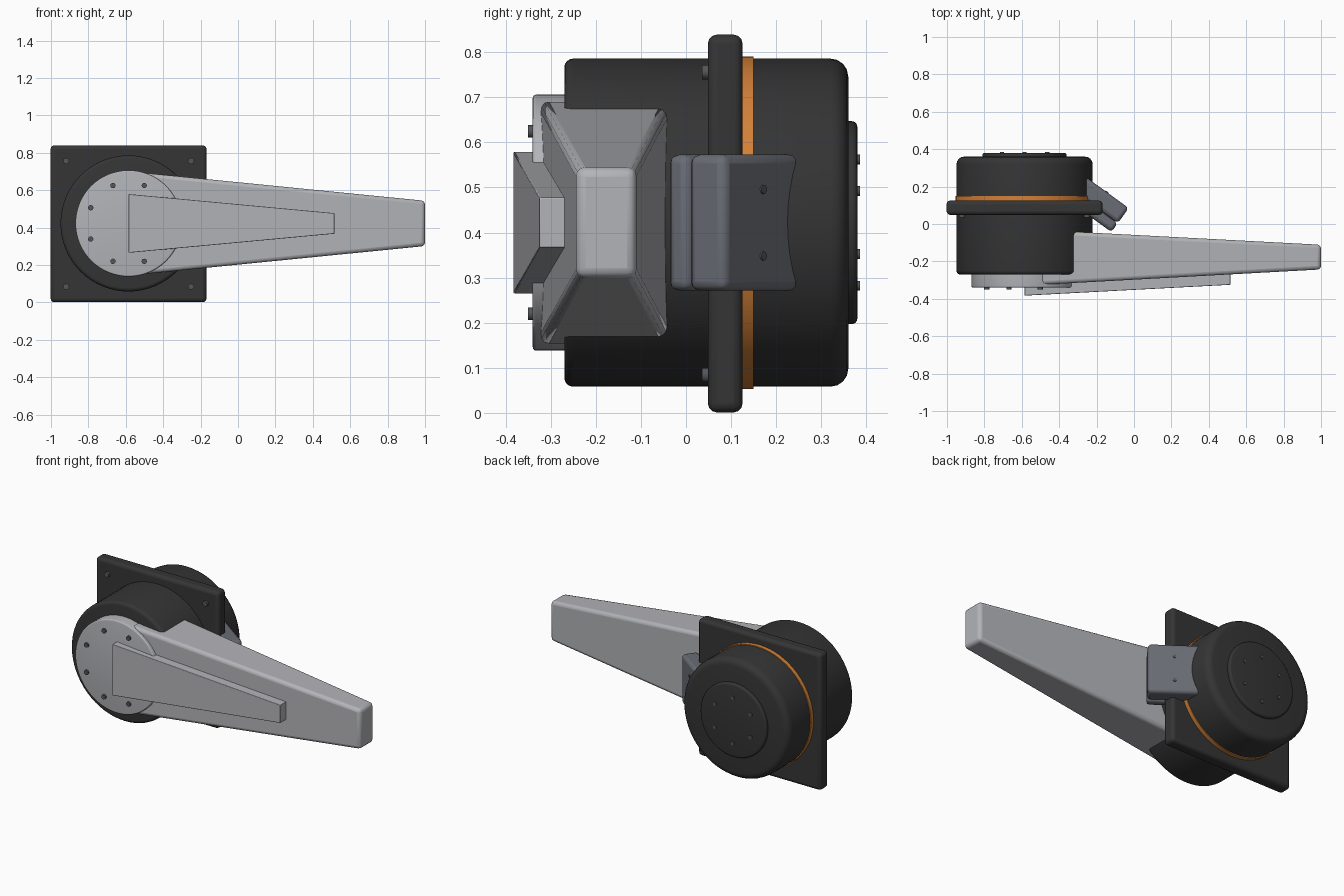
import bpy, bmesh, math
from mathutils import Matrix, Vector

cube = bpy.data.objects.get("Cube")
if cube:
    bpy.data.objects.remove(cube, do_unlink=True)

CX, CZ = -0.585, 0.422   # hub axis, running along y


def material(name, rgb):
    m = bpy.data.materials.new(name)
    m.use_nodes = True
    m.diffuse_color = (*rgb, 1)
    bsdf = next(n for n in m.node_tree.nodes if n.type == 'BSDF_PRINCIPLED')
    bsdf.inputs["Base Color"].default_value = (*rgb, 1)
    return m


BLACK = material("black_housing", (0.035, 0.035, 0.035))
SILVER = material("light_grey_metal", (0.45, 0.455, 0.48))
ORANGE = material("orange_trim", (0.65, 0.22, 0.04))
SLATE = material("slate_grey", (0.14, 0.15, 0.175))
STEEL = material("bolt_grey", (0.09, 0.092, 0.1))


def finish(name, bm, mat, bevel=0.0):
    bmesh.ops.recalc_face_normals(bm, faces=bm.faces)
    mesh = bpy.data.meshes.new(name)
    bm.to_mesh(mesh)
    bm.free()
    mesh.materials.append(mat)
    ob = bpy.data.objects.new(name, mesh)
    bpy.context.collection.objects.link(ob)
    if bevel:
        mod = ob.modifiers.new("rounded_edges", 'BEVEL')
        mod.width, mod.segments = bevel, 3
    bpy.ops.object.select_all(action='DESELECT')
    ob.select_set(True)
    bpy.context.view_layer.objects.active = ob
    bpy.ops.object.shade_smooth_by_angle(angle=math.radians(35))
    return ob


def drum(name, y0, y1, r, mat, round0=0.0, round1=0.0):
    """Closed drum around the hub axis with rounded front and back rims."""
    profile = [(0, y0)]
    for y, rad, sign, order in ((y0, round0, 1, range(5)), (y1, round1, -1, range(4, -1, -1))):
        for k in (order if rad else [0]):
            a = k / 4 * math.pi / 2
            profile.append((r - rad + rad * math.sin(a), y + sign * rad * (1 - math.cos(a))))
    profile.append((0, y1))
    bm = bmesh.new()
    verts = [bm.verts.new((CX + rr, y, CZ)) for rr, y in profile]
    edges = [bm.edges.new(pair) for pair in zip(verts, verts[1:])]
    bmesh.ops.spin(bm, geom=verts + edges, cent=(CX, 0, CZ), axis=(0, 1, 0),
                   angle=2 * math.pi, steps=64)
    bmesh.ops.remove_doubles(bm, verts=bm.verts, dist=1e-5)
    return finish(name, bm, mat)


def beam(name, start, end, mat, bevel):
    """Tapered beam along x; each end is (x, front y, back y, half height)."""
    bm = bmesh.new()
    rings = []
    for x, yf, yb, h in (start, end):
        rings.append([bm.verts.new((x, y, CZ + z))
                      for y, z in ((yf, -h), (yb, -h), (yb, h), (yf, h))])
    bm.faces.new(rings[0])
    bm.faces.new(rings[1])
    for i in range(4):
        j = (i + 1) % 4
        bm.faces.new((rings[0][i], rings[0][j], rings[1][j], rings[1][i]))
    return finish(name, bm, mat, bevel)


def box(name, centre, size, mat, bevel, turn=0.0):
    bm = bmesh.new()
    bmesh.ops.create_cube(bm, size=1, matrix=Matrix.Translation(centre)
                          @ Matrix.Rotation(turn, 4, 'Z') @ Matrix.Diagonal((*size, 1)))
    return finish(name, bm, mat, bevel)


def bolts(name, points, direction, length=0.03, r=0.014):
    """Short round pins centred on the points, all facing one direction."""
    bm = bmesh.new()
    aim = Vector(direction).to_track_quat('Z', 'Y').to_matrix().to_4x4()
    for p in points:
        bmesh.ops.create_cone(bm, cap_ends=True, segments=16, radius1=r, radius2=r,
                              depth=length, matrix=Matrix.Translation(p) @ aim)
    return finish(name, bm, STEEL)


def circle(count, radius, y, offset):
    angles = [math.radians(offset) + 2 * math.pi * i / count for i in range(count)]
    return [(CX + radius * math.cos(a), y, CZ + radius * math.sin(a)) for a in angles]


# Motor housing, trim ring and end discs
drum("motor_housing", -0.27, 0.36, 0.364, BLACK, 0.02, 0.04)
drum("trim_ring", 0.12, 0.15, 0.369, ORANGE)
drum("rear_cap", 0.35, 0.38, 0.225, BLACK, 0, 0.012)
drum("front_disc", -0.34, -0.26, 0.284, SILVER, 0.008)
bolts("front_disc_bolts", circle(8, 0.219, -0.335, 22.5), (0, -1, 0))
bolts("rear_cap_bolts", circle(6, 0.14, 0.371, 30), (0, 1, 0), r=0.011)

# Square mounting plate with corner bolts
box("mounting_plate", (CX, 0.087, 0.42), (0.834, 0.077, 0.838), BLACK, 0.02)
bolts("plate_bolts", [(CX + sx * 0.334, 0.05, 0.42 + sz * 0.336)
                      for sx in (-1, 1) for sz in (-1, 1)], (0, -1, 0), r=0.016)

# Tapered arm with a raised rib on its front
beam("arm", (-0.5, -0.325, -0.032, 0.27), (1.0, -0.243, -0.111, 0.121), SILVER, 0.02)
beam("arm_rib", (-0.585, -0.383, -0.29, 0.157), (0.515, -0.325, -0.265, 0.055), SILVER, 0.003)

# Angled connector block on the side: two stacked slabs
turn = math.radians(-36)
along = Vector((math.cos(turn), math.sin(turn), 0))
out = Vector((-math.sin(turn), math.cos(turn), 0))
tip = Vector((-0.028, 0.085, CZ))
for name, near, far in (("connector_cover", 0, 0.1), ("connector_base", 0.1, 0.158)):
    box(name, tip - along * 0.15 - out * (near + far) / 2,
        (0.3, far - near, 0.302), SLATE, 0.02, turn)
bolts("connector_bolts", [tip - along * 0.145 + Vector((0, 0, s * 0.074)) for s in (-1, 1)],
      out, length=0.008, r=0.01)
